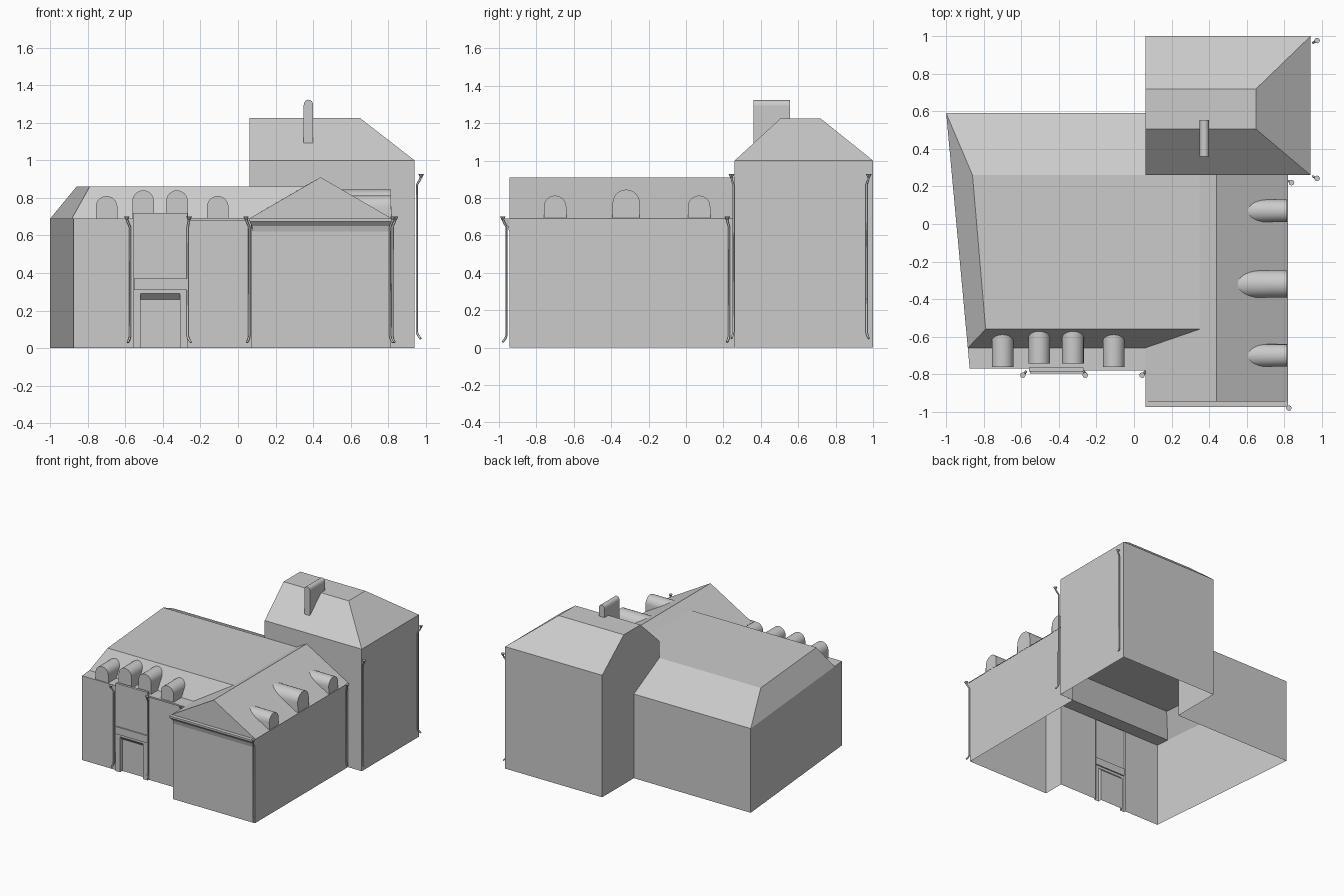
import bpy, bmesh, math

if "Cube" in bpy.data.objects:
    bpy.data.objects.remove(bpy.data.objects["Cube"])

EAVE, FLAT, RIDGE = 0.69, 0.86, 0.91


def shell(name, faces, smooth=False):
    """Mesh from a few polygons, welded together."""
    bm = bmesh.new()
    for f in faces:
        bm.faces.new([bm.verts.new(p) for p in f])
    bmesh.ops.remove_doubles(bm, verts=bm.verts, dist=1e-4)
    bmesh.ops.recalc_face_normals(bm, faces=bm.faces)
    me = bpy.data.meshes.new(name)
    bm.to_mesh(me)
    bm.free()
    ob = bpy.data.objects.new(name, me)
    bpy.context.collection.objects.link(ob)
    if smooth:
        bpy.context.view_layer.objects.active = ob
        ob.select_set(True)
        bpy.ops.object.shade_smooth_by_angle(angle=math.radians(35))
        ob.select_set(False)
    return ob


def wall(a, b, z0, z1):
    return [(*a, z0), (*b, z0), (*b, z1), (*a, z1)]


def box(name, x0, x1, y0, y1, z0, z1):
    c = [(x0, y0), (x1, y0), (x1, y1), (x0, y1)]
    sides = [wall(c[i], c[(i + 1) % 4], z0, z1) for i in range(4)]
    return shell(name, sides + [[(*p, z1) for p in c], [(*p, z0) for p in c]])


def arched(name, width, z0, z1, place, front, back, rise=None):
    """Round-topped profile run from front depth to a sloping back(z)."""
    r = width / 2
    rise = rise or r
    prof = [(-r, z0)] + [(-r * math.cos(math.pi * i / 12),
                          z1 - rise + rise * math.sin(math.pi * i / 12))
                         for i in range(13)] + [(r, z0)]
    f = [place(u, front, z) for u, z in prof]
    b = [place(u, back(z), z) for u, z in prof]
    strips = [[f[i], f[i + 1], b[i + 1], b[i]] for i in range(len(f) - 1)]
    return shell(name, [f] + strips, True)


# Left wing: skewed walls and flat-topped hipped roof
A, B, C, D = (-0.875, -0.77), (-1.0, 0.59), (0.06, 0.59), (-0.885, -0.66)
px0, px1, py = -0.56, -0.27, -0.785
shell("left_wing_walls", [
    wall(A, (px0, -0.77), 0, EAVE),
    wall((px1, -0.77), (0.07, -0.77), 0, EAVE),
    [(*A, 0), (*B, 0), (*B, EAVE), (*D, EAVE), (*A, EAVE)],
    wall(B, C, 0, EAVE)])
TL, FL, FR, TR = (-0.86, 0.26), (-0.79, -0.56), (0.35, -0.56), (0.35, 0.26)
shell("left_wing_roof", [
    [(*A, EAVE), (0.06, -0.77, EAVE), (0.06, -0.66, EAVE), (*D, EAVE)],
    [(*D, EAVE), (0.06, -0.66, EAVE), (*FR, FLAT), (*FL, FLAT)],
    [(*D, EAVE), (*FL, FLAT), (*TL, FLAT), (*B, EAVE)],
    [(*TL, FLAT), (*FL, FLAT), (*FR, FLAT), (*TR, FLAT)],
    [(*B, EAVE), (*TL, FLAT), (0.06, 0.26, FLAT), (*C, EAVE)]])

# Entrance panel with recessed door
d0, d1, dz, dy = -0.52, -0.31, 0.29, -0.755
outline = [(px0, 0), (d0, 0), (d0, dz), (d1, dz), (d1, 0),
           (px1, 0), (px1, 0.72), (px0, 0.72)]
shell("entrance_panel", [
    [(x, py, z) for x, z in outline],
    wall((px0, py), (px0, -0.765), 0, 0.72),
    wall((px1, py), (px1, -0.765), 0, 0.72),
    [(px0, py, 0.72), (px1, py, 0.72), (px1, -0.765, 0.72), (px0, -0.765, 0.72)],
    wall((px0, -0.765), (px1, -0.765), EAVE, 0.72)])
shell("door_recess", [
    wall((d0, dy), (d1, dy), 0, 0.26),
    wall((d0, py), (d0, dy), 0, 0.26),
    wall((d1, py), (d1, dy), 0, 0.26),
    [(d0, py, dz), (d1, py, dz), (d1, dy, 0.26), (d0, dy, 0.26)],
    [(d0, py, dz), (d0, py, 0.26), (d0, dy, 0.26)],
    [(d1, py, dz), (d1, py, 0.26), (d1, dy, 0.26)]])
box("door_canopy", px0 + 0.005, px1, -0.795, -0.775, 0.31, 0.37)
for i, (x0, x1) in enumerate([(px1, 0.06)]):
    box("front_gutter", x0, x1, -0.779, -0.77, 0.68, 0.692)

# Right wing: walls, gable roof and flared front cornice
shell("right_wing_walls", [
    wall((0.07, -0.945), (0.815, -0.945), 0, EAVE),
    wall((0.815, -0.945), (0.815, 0.26), 0, EAVE),
    wall((0.07, -0.945), (0.07, -0.77), 0, EAVE)])
shell("right_wing_roof", [
    [(0.82, -0.945, EAVE), (0.82, 0.26, EAVE), (0.44, 0.26, RIDGE), (0.44, -0.945, RIDGE)],
    [(0.06, -0.945, EAVE), (0.44, -0.945, RIDGE), (0.44, 0.26, RIDGE),
     (0.35, 0.26, FLAT), (0.35, -0.56, FLAT), (0.06, -0.66, EAVE)],
    [(0.06, -0.945, EAVE), (0.82, -0.945, EAVE), (0.44, -0.945, RIDGE)]])
flare = [(-0.945, 0.62), (-0.953, 0.65), (-0.975, 0.675), (-0.975, EAVE), (-0.945, EAVE)]
ends = [(0.08, 0.812), (0.075, 0.815), (0.06, 0.82), (0.06, 0.82), (0.06, 0.82)]
L = [(e[0], *p) for e, p in zip(ends, flare)]
R = [(e[1], *p) for e, p in zip(ends, flare)]
shell("front_cornice", [L, R] + [[L[i], R[i], R[i + 1], L[i + 1]] for i in range(4)])

# Tower: walls and flat-ridged roof with a sheer left side
x0, x1, y0, y1, te, tr = 0.06, 0.94, 0.26, 1.0, 1.0, 1.225
ya, yb, xr = 0.505, 0.72, 0.65
shell("tower", [
    wall((x1, y0), (x1, y1), 0, te),
    wall((x0, y1), (x1, y1), 0, te),
    [(x0, y, z) for y, z in [(y1, 0), (y1, te), (yb, tr), (ya, tr), (y0, te),
                             (y0, FLAT), (0.59, EAVE), (0.59, 0)]],
    [(x, y0, z) for x, z in [(x1, 0), (x1, te), (x0, te), (x0, FLAT), (0.35, FLAT),
                             (0.44, RIDGE), (0.815, EAVE), (0.815, 0)]],
    [(x0, y0, te), (x1, y0, te), (xr, ya, tr), (x0, ya, tr)],
    [(x0, y1, te), (x1, y1, te), (xr, yb, tr), (x0, yb, tr)],
    [(x1, y0, te), (x1, y1, te), (xr, yb, tr), (xr, ya, tr)],
    [(x0, ya, tr), (xr, ya, tr), (xr, yb, tr), (x0, yb, tr)]])

# Chimney: body and rounded cap
cx0, cx1, cy0, cy1 = 0.35, 0.40, 0.36, 0.555
shell("chimney", [
    wall((cx0, cy0), (cx1, cy0), 1.09, 1.295),
    wall((cx0, cy1), (cx1, cy1), tr, 1.295)] +
    [[(x, cy0, 1.09), (x, ya, tr), (x, cy1, tr), (x, cy1, 1.295), (x, cy0, 1.295)]
     for x in (cx0, cx1)])
cap = [(0.375 - 0.025 * math.cos(math.pi * i / 8), 1.295 + 0.028 * math.sin(math.pi * i / 8))
       for i in range(9)]
shell("chimney_cap", [[(x, y, z) for x, z in cap] for y in (cy0, cy1)] +
      [[(*(cap[i][0], cy0), cap[i][1]), (cap[i + 1][0], cy0, cap[i + 1][1]),
        (cap[i + 1][0], cy1, cap[i + 1][1]), (cap[i][0], cy1, cap[i][1])] for i in range(8)], True)

# Dormers, cut off where they meet the roof slopes
for x, zb, zt, yf in [(-0.70, EAVE, 0.81, -0.762), (-0.505, EAVE, 0.84, -0.742),
                      (-0.325, EAVE, 0.84, -0.742), (-0.108, EAVE, 0.81, -0.762)]:
    arched("front_dormer", 0.115, zb, zt, lambda u, d, z: (x + u, d, z), yf,
           lambda z: -0.66 + (z - EAVE) / 0.17 * 0.1)
for y, w, zt in [(0.07, 0.12, 0.813), (-0.32, 0.145, 0.845), (-0.70, 0.12, 0.813)]:
    arched("side_dormer", w, EAVE, zt, lambda u, d, z: (d, y + u, z), 0.815,
           lambda z: 0.82 - (z - EAVE) / 0.22 * 0.38)


# Drainpipes: bent tube with a funnel on top
def drainpipe(x, y, top, foot, ox, oy, kick):
    cu = bpy.data.curves.new("drainpipe", "CURVE")
    cu.dimensions = "3D"
    cu.bevel_depth, cu.bevel_resolution, cu.use_fill_caps = 0.006, 1, True
    pts = [(x + ox, y + oy, top - 0.01), (x + ox * 0.8, y + oy * 0.8, top - 0.025),
           (x, y, top - 0.055), (x, y, foot + 0.035),
           (x + kick * 0.3, y + oy * 0.3, foot + 0.018), (x + kick, y + oy, foot)]
    s = cu.splines.new("POLY")
    s.points.add(len(pts) - 1)
    for p, co in zip(s.points, pts):
        p.co = (*co, 1)
    bpy.context.collection.objects.link(bpy.data.objects.new("drainpipe", cu))
    bpy.ops.mesh.primitive_cone_add(vertices=8, radius1=0.006, radius2=0.015, depth=0.02,
                                    location=(x + ox, y + oy, top - 0.008))
    bpy.context.object.name = "pipe_funnel"


for args in [(-0.575, -0.785, 0.7, 0.03, -0.017, -0.02, -0.012),
             (-0.268, -0.785, 0.7, 0.03, 0.008, -0.02, 0.018),
             (0.06, -0.785, 0.7, 0.03, -0.017, -0.02, -0.012),
             (0.81, -0.96, 0.7, 0.03, 0.015, -0.02, 0.015),
             (0.822, 0.23, 0.7, 0.03, 0.017, -0.01, 0.012),
             (0.953, 0.253, 0.925, 0.05, 0.022, -0.01, 0.02),
             (0.953, 0.965, 0.925, 0.05, 0.022, 0.012, 0.02)]:
    drainpipe(*args)
